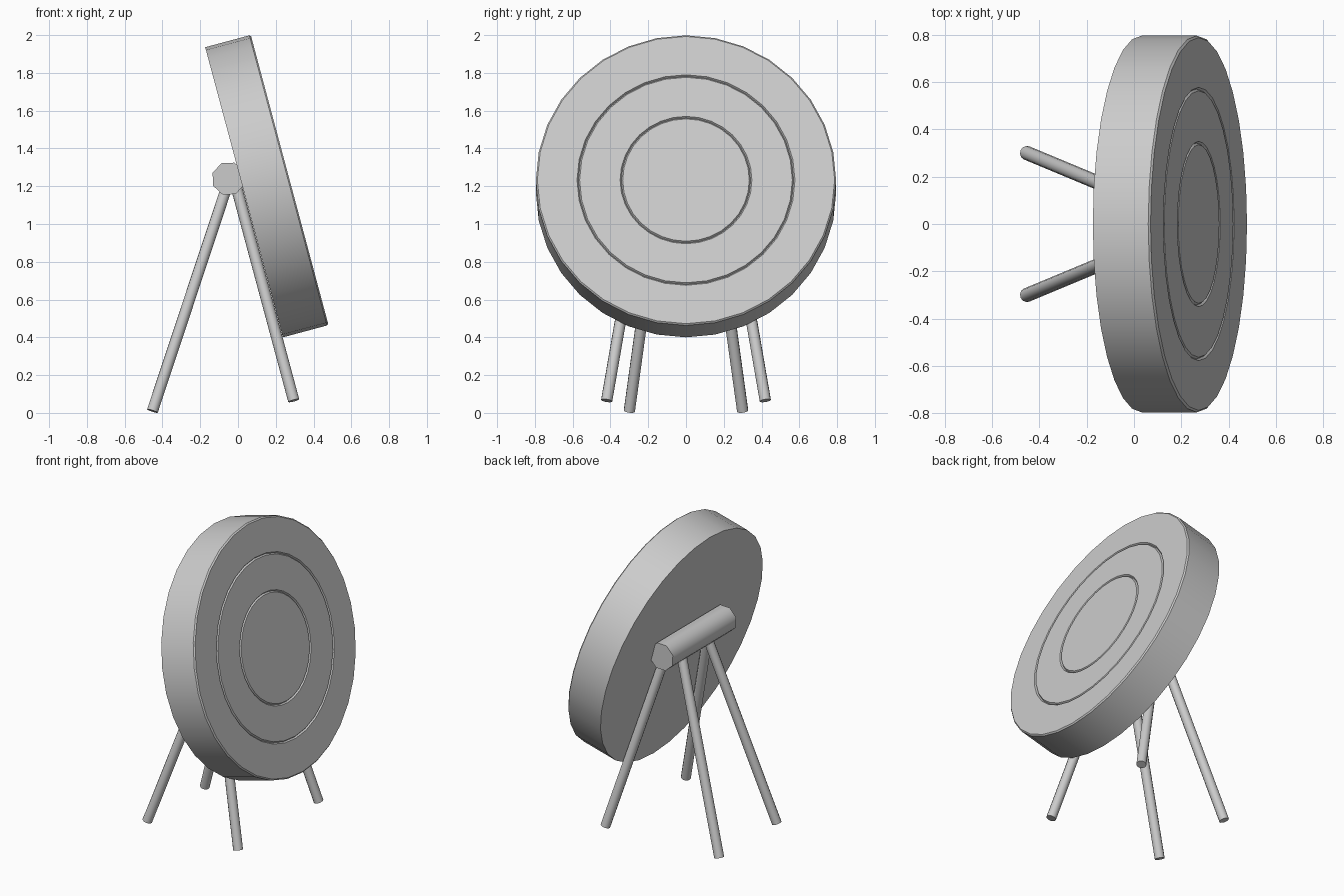
import bpy, bmesh, math
from mathutils import Vector, Matrix

if "Cube" in bpy.data.objects:
    bpy.data.objects.remove(bpy.data.objects["Cube"])

TILT = math.radians(15)


def finish(name, bm):
    bmesh.ops.recalc_face_normals(bm, faces=bm.faces)
    mesh = bpy.data.meshes.new(name)
    bm.to_mesh(mesh)
    bm.free()
    ob = bpy.data.objects.new(name, mesh)
    bpy.context.collection.objects.link(ob)
    bpy.ops.object.select_all(action='DESELECT')
    ob.select_set(True)
    bpy.context.view_layer.objects.active = ob
    bpy.ops.object.shade_smooth_by_angle(angle=math.radians(30 if name == "target_disc" else 50))
    return ob


def rod(name, a, b, radius, sides, spin=0.0):
    a, b = Vector(a), Vector(b)
    rot = (b - a).to_track_quat('Z', 'Y').to_matrix().to_4x4()
    bm = bmesh.new()
    bmesh.ops.create_cone(bm, cap_ends=True, segments=sides, radius1=radius, radius2=radius,
                          depth=(b - a).length,
                          matrix=Matrix.Translation((a + b) / 2) @ rot @ Matrix.Rotation(spin, 4, 'Z'))
    return finish(name, bm)


# Leaning target disc: lathed profile with two fine grooves on the face
T, R, N = 0.25, 0.795, 32
profile = [(R, 0), (R, T - 0.008), (R - 0.008, T)]
for g in (0.57, 0.342):
    profile += [(g + 0.007, T), (g, T - 0.01), (g - 0.007, T)]
bm = bmesh.new()
rings = [[bm.verts.new((r * math.cos(2 * math.pi * i / N), r * math.sin(2 * math.pi * i / N), z))
          for i in range(N)] for r, z in profile]
for lo, hi in zip(rings, rings[1:]):
    for i in range(N):
        j = (i + 1) % N
        bm.faces.new((lo[i], lo[j], hi[j], hi[i]))
bm.faces.new(rings[0])
bm.faces.new(rings[-1])
bm.transform(Matrix.Translation((0.032, 0, 1.168)) @ Matrix.Rotation(math.pi / 2 - TILT, 4, 'Y'))
finish("target_disc", bm)

# Horizontal support bar behind the disc
rod("support_bar", (-0.05, -0.33, 1.24), (-0.05, 0.33, 1.24), 0.09, 8, math.radians(20))

# Four splayed legs
for side, s in (("left", 1), ("right", -1)):
    rod("rear_leg_" + side, (-0.453, s * 0.30, 0.01), (-0.045, s * 0.13, 1.24), 0.03, 12)
    rod("front_leg_" + side, (0.295, s * 0.42, 0.065), (-0.015, s * 0.22, 1.22), 0.03, 12)
